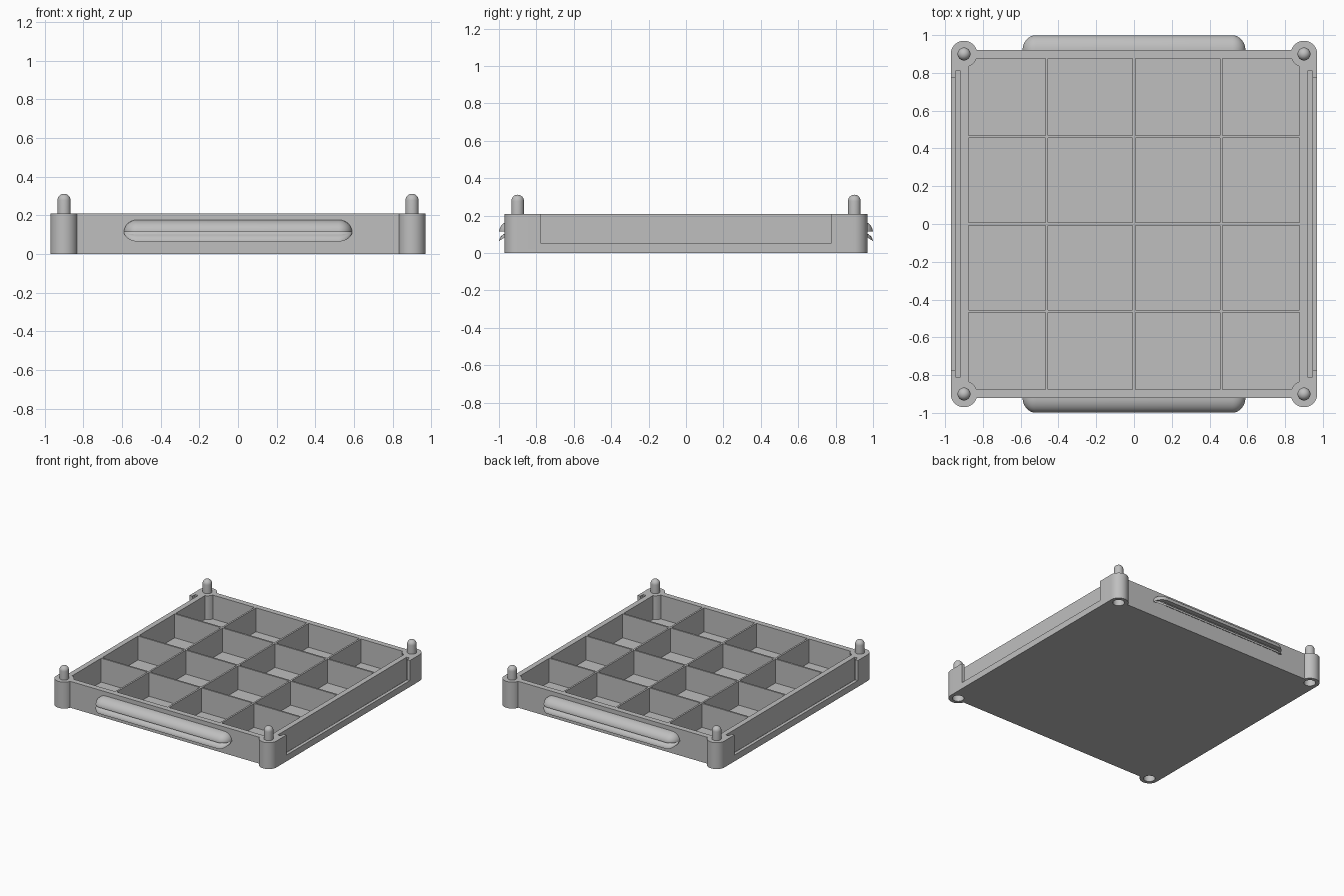
import bpy, bmesh
from math import sin, cos, pi, radians, sqrt, asin

if "Cube" in bpy.data.objects:
    bpy.data.objects.remove(bpy.data.objects["Cube"])

HEIGHT, POST, POST_R = 0.21, 0.90, 0.07
SIDE_X, WALL_Y, INNER = 0.97, 0.92, 0.876
SIGNS = [(1, 1), (-1, 1), (-1, -1), (1, -1)]

grey = bpy.data.materials.new("plain grey")
grey.use_nodes = True
GREY = (0.52, 0.52, 0.52, 1)
grey.diffuse_color = GREY
grey.node_tree.nodes["Principled BSDF"].inputs["Base Color"].default_value = GREY


def finish(name, bm):
    """Turn a bmesh into a named object."""
    bmesh.ops.remove_doubles(bm, verts=bm.verts, dist=1e-5)
    bmesh.ops.recalc_face_normals(bm, faces=bm.faces)
    mesh = bpy.data.meshes.new(name)
    bm.to_mesh(mesh)
    bm.free()
    obj = bpy.data.objects.new(name, mesh)
    mesh.materials.append(grey)
    bpy.context.collection.objects.link(obj)
    return obj


def prism(bm, outline, z0, z1):
    """Extrude a closed outline from z0 to z1."""
    low = [bm.verts.new((x, y, z0)) for x, y in outline]
    high = [bm.verts.new((x, y, z1)) for x, y in outline]
    n = len(outline)
    bm.faces.new(low[::-1])
    bm.faces.new(high)
    for i in range(n):
        j = (i + 1) % n
        bm.faces.new((low[i], low[j], high[j], high[i]))


def rect(x0, x1, y0, y1):
    return [(x0, y0), (x1, y0), (x1, y1), (x0, y1)]


def arc(cx, cy, r, a0, a1, steps):
    return [(cx + r * cos(a0 + (a1 - a0) * i / steps),
             cy + r * sin(a0 + (a1 - a0) * i / steps)) for i in range(steps + 1)]


def activate(obj):
    bpy.ops.object.select_all(action='DESELECT')
    obj.select_set(True)
    bpy.context.view_layer.objects.active = obj


def smooth(obj):
    activate(obj)
    bpy.ops.object.shade_smooth_by_angle(angle=radians(30))


def cut(obj, bm):
    """Subtract the closed shapes in bm from obj."""
    cutter = finish("cutter", bm)
    cutter.hide_render = True
    mod = obj.modifiers.new("cut", 'BOOLEAN')
    mod.operation, mod.solver, mod.object = 'DIFFERENCE', 'EXACT', cutter
    activate(obj)
    bpy.ops.object.modifier_apply(modifier=mod.name)
    bpy.data.objects.remove(cutter)


# Tray body: square outline with a round post at each corner
corner = arc(POST, POST, POST_R, 0, pi - asin((WALL_Y - POST) / POST_R), 24)
outline = []
for sx, sy in SIGNS:
    pts = [(sx * x, sy * y) for x, y in corner]
    outline += pts if sx * sy > 0 else pts[::-1]
bm = bmesh.new()
prism(bm, outline, 0, HEIGHT)
tray = finish("tray_body", bm)

# Sixteen compartments; the corner ones wrap around the posts
spans = [(0.007, 0.455), (0.469, INNER)]
bm = bmesh.new()
reach = asin((POST - INNER) / POST_R)
notch = arc(POST, POST, POST_R, 1.5 * pi - reach, pi + reach, 10)
for sx, sy in SIGNS:
    for x0, x1 in spans:
        for y0, y1 in spans:
            cell = rect(x0, x1, y0, y1)
            if x1 == INNER and y1 == INNER:
                cell[2:3] = notch
            prism(bm, [(sx * x, sy * y) for x, y in cell], 0.02, HEIGHT + 0.1)
# Label slots in the two sides, and sockets under the posts
for s in (-1, 1):
    prism(bm, rect(s * 0.918, s * 0.944, -0.81, 0.81), 0.03, HEIGHT + 0.1)
for sx, sy in SIGNS:
    prism(bm, arc(sx * POST, sy * POST, 0.042, 0, 2 * pi * 31 / 32, 31), -0.1, 0.11)
cut(tray, bm)

# Windows that open the label slots to the outside
bm = bmesh.new()
for s in (-1, 1):
    prism(bm, rect(s * 0.935, s * 1.05, -0.775, 0.775), 0.05, HEIGHT + 0.1)
cut(tray, bm)
smooth(tray)

# Round-topped stacking pegs
PEG_R, PEG_TOP = 0.034, 0.312
for (sx, sy), where in zip(SIGNS, ("back_left", "back_right", "front_right", "front_left")):
    bm = bmesh.new()
    profile = [(PEG_R, HEIGHT - 0.01)] + arc(0, PEG_TOP - PEG_R, PEG_R, 0, pi / 2, 8)
    verts = [bm.verts.new((r, 0, z)) for r, z in profile]
    edges = [bm.edges.new(pair) for pair in zip(verts, verts[1:])]
    bmesh.ops.spin(bm, geom=verts + edges, cent=(0, 0, 0), axis=(0, 0, 1),
                   angle=2 * pi, steps=32, use_merge=True)
    peg = finish("peg_" + where, bm)
    peg.location = (sx * POST, sy * POST, 0)
    smooth(peg)

# Grip ledges: rounded top, hollowed underside, rounded ends
GRIP_X, END, DEPTH, GRIP_Z = 0.59, 0.07, 0.08, 0.115
section = arc(0, 0, 1, pi / 2, 0, 10)
section = [(DEPTH * y, 0.062 * z) for y, z in section]
section += [(DEPTH * (1 - cos(t)), -0.05 * (1 - sin(t)))
            for t in [pi / 2 * (1 - i / 10) for i in range(1, 11)]]
section = [(DEPTH - y, z) if z < 0 else (y, z) for y, z in section]
ends = [(GRIP_X - END + END * sin(a), cos(a))
        for a in [pi / 2 * i / 10 for i in range(11)]]
stations = [(-x, s) for x, s in ends[::-1]] + ends
for side, name in ((-1, "front_grip"), (1, "back_grip")):
    bm = bmesh.new()
    rings = [[bm.verts.new((x, side * (WALL_Y - 0.001 + y * max(s, 0.01)),
                            GRIP_Z + z * max(s, 0.01))) for y, z in section]
             for x, s in stations]
    for a, b in zip(rings, rings[1:]):
        for i in range(len(section)):
            j = (i + 1) % len(section)
            bm.faces.new((a[i], a[j], b[j], b[i]))
    bm.faces.new(rings[0])
    bm.faces.new(rings[-1][::-1])
    smooth(finish(name, bm))
